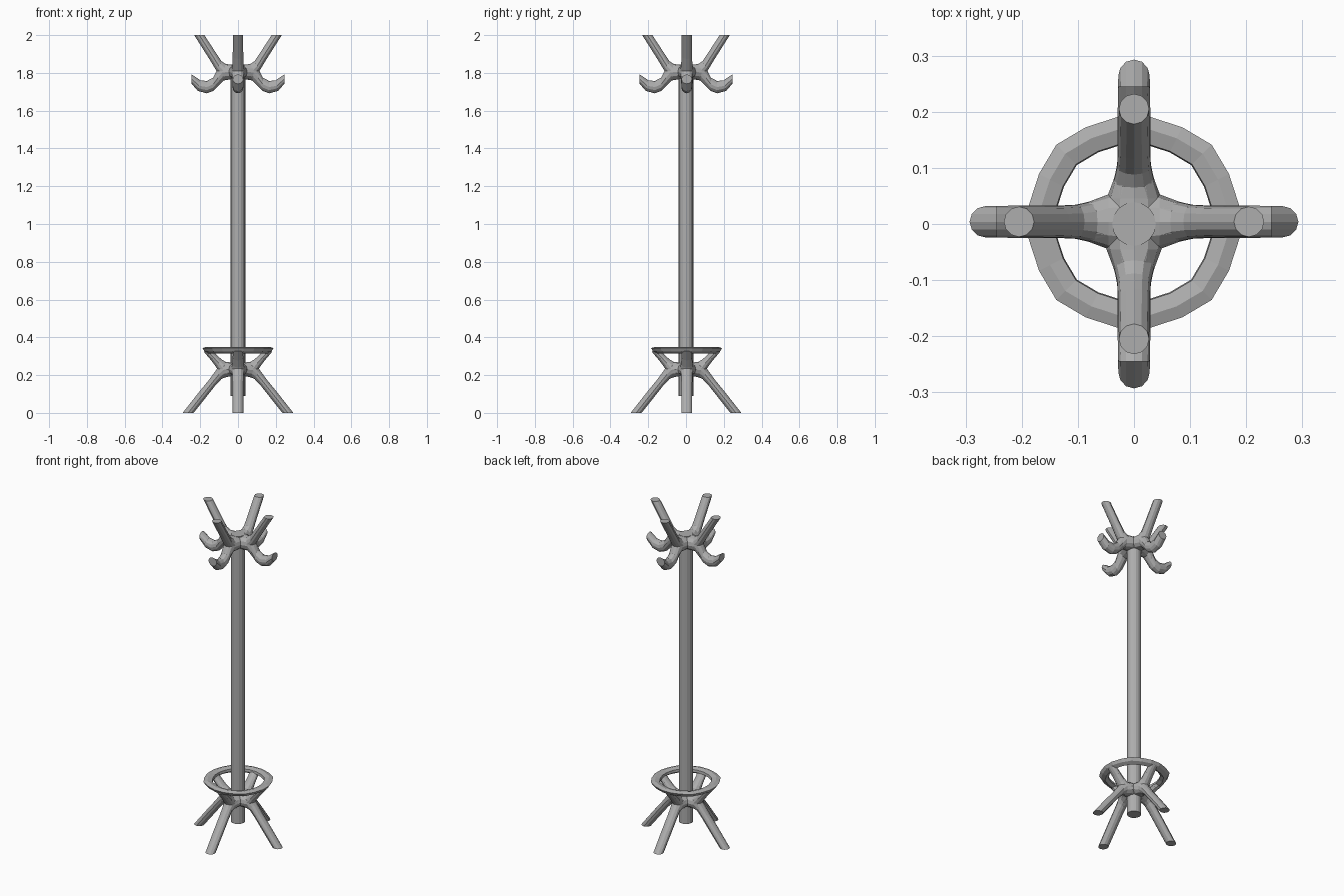
import bpy, bmesh, math
from mathutils import Matrix

if "Cube" in bpy.data.objects:
    bpy.data.objects.remove(bpy.data.objects["Cube"])

mat = bpy.data.materials.new("plain grey")
mat.diffuse_color = (0.42, 0.42, 0.42, 1)
mat.use_nodes = True
mat.node_tree.nodes["Principled BSDF"].inputs["Base Color"].default_value = mat.diffuse_color


def finish(name, bm):
    bmesh.ops.recalc_face_normals(bm, faces=bm.faces)
    me = bpy.data.meshes.new(name)
    bm.to_mesh(me)
    bm.free()
    me.materials.append(mat)
    ob = bpy.data.objects.new(name, me)
    bpy.context.collection.objects.link(ob)
    return ob


def limb(name, sections, quarter, sides=12):
    """Tube through oval sections (r1, z1, r2, z2, half width), turned by quarter turns."""
    bm = bmesh.new()
    rings = []
    for r1, z1, r2, z2, w in sections:
        ring = []
        for i in range(sides):
            a = 2 * math.pi * i / sides
            c, s = math.cos(a), math.sin(a)
            ring.append(bm.verts.new(((r1 + r2) / 2 + c * (r1 - r2) / 2, s * w,
                                      (z1 + z2) / 2 + c * (z1 - z2) / 2)))
        rings.append(ring)
    for p, q in zip(rings, rings[1:]):
        for i in range(sides):
            j = (i + 1) % sides
            bm.faces.new((p[i], p[j], q[j], q[i]))
    bm.faces.new(rings[0])
    bm.faces.new(rings[-1])
    bm.transform(Matrix.Rotation(quarter * math.pi / 2, 4, 'Z'))
    if quarter % 2 == 0:
        bm.transform(Matrix.Translation((0, 0.004, 0)))
    return finish(name, bm)


# central pole
bm = bmesh.new()
bmesh.ops.create_cone(bm, cap_ends=True, segments=16, radius1=0.039, radius2=0.039,
                      depth=1.755, matrix=Matrix.Translation((0, 0, 0.09 + 1.755 / 2)))
finish("pole", bm)

# shared hub stubs
top_hub = [(0, 1.845, 0, 1.765, 0.055), (0.045, 1.845, 0.045, 1.765, 0.049)]
low_hub = [(0, 0.268, 0, 0.193, 0.055), (0.045, 0.268, 0.045, 0.193, 0.049)]

# upper prongs, cut flat at the top
prong = top_hub + [
    (0.065, 1.847, 0.085, 1.768, 0.036), (0.088, 1.862, 0.115, 1.812, 0.030),
    (0.115, 1.903, 0.152, 1.874, 0.028), (0.178, 2.0, 0.232, 2.0, 0.027)]
# coat hooks, cut upright at the tip
hook = top_hub + [
    (0.090, 1.845, 0.075, 1.760, 0.035), (0.113, 1.812, 0.100, 1.735, 0.030),
    (0.132, 1.775, 0.130, 1.705, 0.029), (0.165, 1.757, 0.165, 1.692, 0.029),
    (0.200, 1.761, 0.212, 1.704, 0.029), (0.245, 1.792, 0.245, 1.742, 0.028)]
# legs, cut flat at the floor
leg = low_hub + [
    (0.090, 0.265, 0.070, 0.187, 0.036), (0.117, 0.225, 0.087, 0.180, 0.030),
    (0.155, 0.173, 0.120, 0.145, 0.029), (0.205, 0.112, 0.165, 0.088, 0.029),
    (0.293, 0.0, 0.235, 0.0, 0.028)]
# braces from the hub to the ring
brace = low_hub + [
    (0.065, 0.270, 0.088, 0.193, 0.036), (0.088, 0.284, 0.114, 0.240, 0.030),
    (0.118, 0.311, 0.142, 0.278, 0.028), (0.145, 0.338, 0.182, 0.325, 0.027)]

for k in range(4):
    for part, secs in (("upper_prong", prong), ("coat_hook", hook),
                       ("leg", leg), ("ring_brace", brace)):
        limb(f"{part}_{k + 1}", secs, k)

# umbrella ring: wedge-like section swept around the pole
profile = [(0.190, 0.343), (0.168, 0.350), (0.142, 0.343),
           (0.140, 0.328), (0.158, 0.315), (0.180, 0.326)]
n = 20
bm = bmesh.new()
loops = []
for i in range(n):
    a = math.radians(9) + 2 * math.pi * i / n
    s = 1.03 if i % 5 == 2 else 1.0
    loops.append([bm.verts.new((r * s * math.cos(a), r * s * math.sin(a) + 0.003, z))
                  for r, z in profile])
for i in range(n):
    p, q = loops[i], loops[(i + 1) % n]
    for j in range(len(profile)):
        m = (j + 1) % len(profile)
        bm.faces.new((p[j], p[m], q[m], q[j]))
finish("umbrella_ring", bm)
